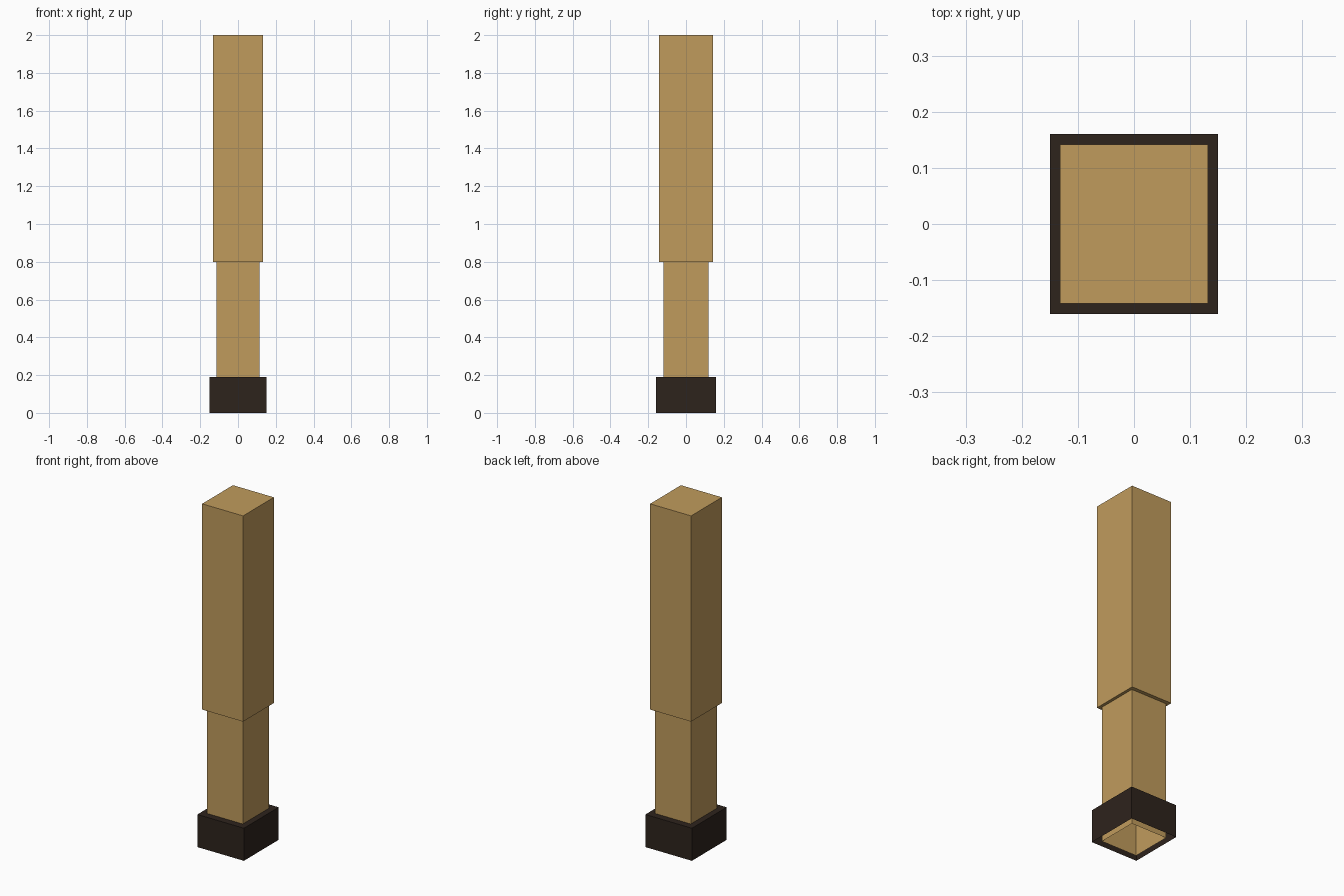
import bpy, bmesh

if "Cube" in bpy.data.objects:
    bpy.data.objects.remove(bpy.data.objects["Cube"])


def material(name, rgb):
    m = bpy.data.materials.new(name)
    m.diffuse_color = (*rgb, 1.0)
    m.use_nodes = True
    m.node_tree.nodes["Principled BSDF"].inputs["Base Color"].default_value = m.diffuse_color
    return m


def box(name, hx, hy, z0, z1, mat, skip=()):
    """Box from half sizes and a z range; skip drops 'top' and/or 'bottom'."""
    bm = bmesh.new()
    bmesh.ops.create_cube(bm, size=2.0)
    for v in bm.verts:
        v.co = (v.co.x * hx, v.co.y * hy, z1 if v.co.z > 0 else z0)
    bm.normal_update()
    drop = [f for f in bm.faces
            if (f.normal.z > 0.5 and "top" in skip)
            or (f.normal.z < -0.5 and "bottom" in skip)]
    bmesh.ops.delete(bm, geom=drop, context="FACES")
    mesh = bpy.data.meshes.new(name)
    bm.to_mesh(mesh)
    bm.free()
    mesh.materials.append(mat)
    ob = bpy.data.objects.new(name, mesh)
    bpy.context.collection.objects.link(ob)
    return ob


wood = material("tan_wood", (0.53, 0.33, 0.108))
dark = material("dark_base", (0.027, 0.017, 0.012))

# thick upper post
box("upper_post", 0.132, 0.142, 0.80, 2.0, wood)
# thinner lower post, hollow and open underneath
box("lower_post", 0.115, 0.12, 0.0, 0.80, wood, skip=("top", "bottom"))
# dark foot sleeve, open underneath
box("foot", 0.15, 0.16, 0.0, 0.19, dark, skip=("bottom",))
